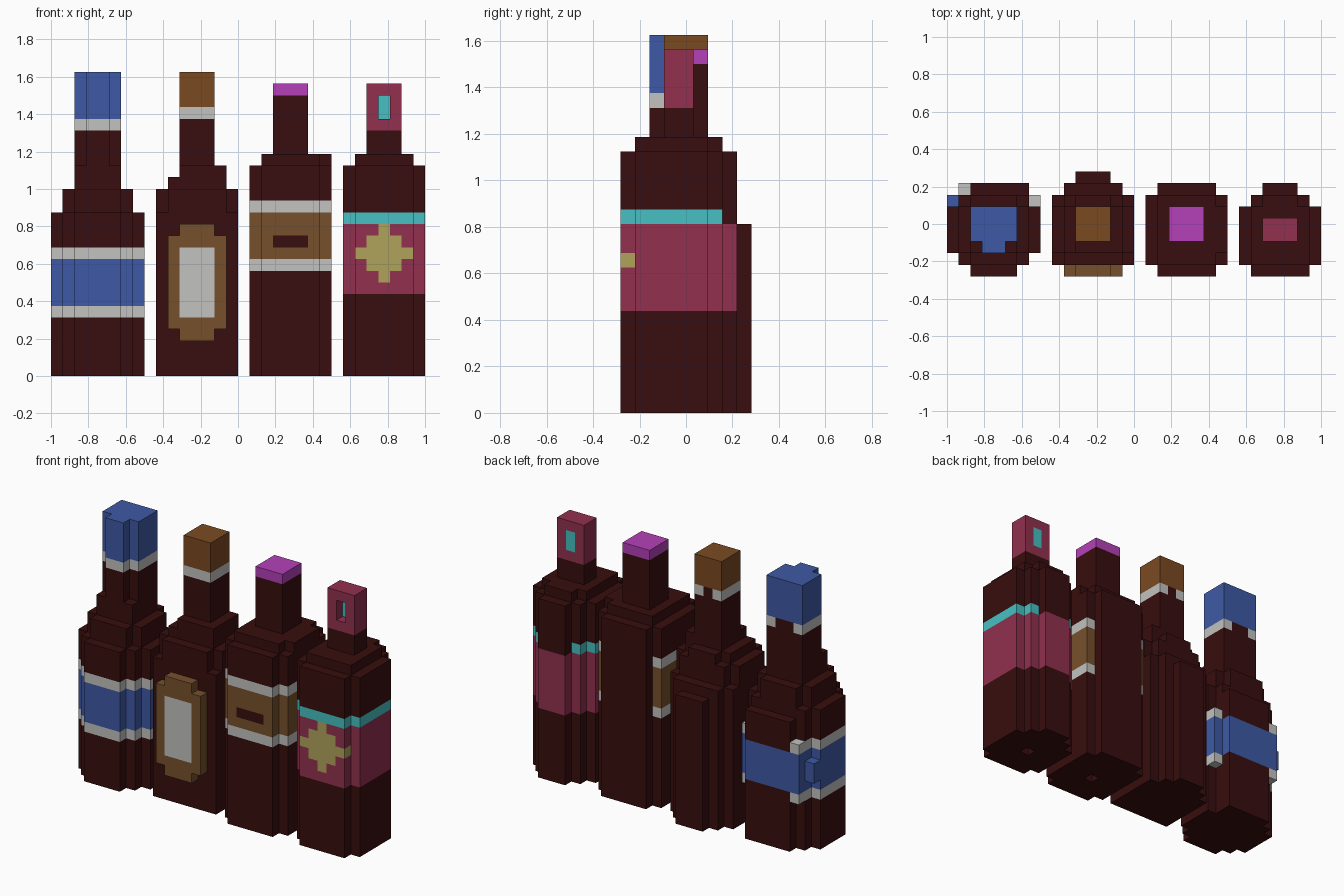
import bpy, bmesh
from mathutils import Vector

if "Cube" in bpy.data.objects:
    bpy.data.objects.remove(bpy.data.objects["Cube"], do_unlink=True)

UNIT = 1 / 16                       # edge of one block
ORIGIN = Vector((-1, -4.5 * UNIT, 0))
COLOURS = {
    "dark_glass": "380D0E", "blue": "3E5AA6", "pale_grey": "C2C2C0",
    "label_brown": "77502C", "cap_brown": "7A4A22", "magenta": "B441B8",
    "crimson": "92304F", "turquoise": "47C0C2", "straw": "B0A35C",
}


def linear(hex_pair):
    c = int(hex_pair, 16) / 255
    return c / 12.92 if c <= 0.04045 else ((c + 0.055) / 1.055) ** 2.4


def make_material(name, code):
    rgba = [linear(code[k:k + 2]) for k in (0, 2, 4)] + [1]
    mat = bpy.data.materials.new(name)
    mat.use_nodes = True
    mat.diffuse_color = rgba
    bsdf = mat.node_tree.nodes["Principled BSDF"]
    bsdf.inputs["Base Color"].default_value = rgba
    bsdf.inputs["Roughness"].default_value = 0.8
    return mat


MATERIALS = {n: make_material(n, c) for n, c in COLOURS.items()}


def blocks(x, y, z):
    return [(i, j, k) for i in range(*x) for j in range(*y) for k in range(*z)]


class Bottle:
    """Block-built bottle; x is counted from the bottle's own side, y from the front."""

    def __init__(self, name, start):
        self.name, self.start, self.cells = name, start, {}

    def fill(self, part, colour, x, y, z):
        for c in blocks(x, y, z):
            self.cells[c] = (part, colour)

    def layers(self, part, z, rows, colour="dark_glass"):
        for y, x in rows:
            self.fill(part, colour, x, y, z)

    def paint(self, colour, x, y, z):
        for c in blocks(x, y, z):
            if c in self.cells:
                self.cells[c] = (self.cells[c][0], colour)

    def carve(self, x, y, z):
        for c in blocks(x, y, z):
            self.cells.pop(c, None)

    def build(self):
        for part in sorted({p for p, _ in self.cells.values()}):
            bm = bmesh.new()
            mats = []
            for cell, (p, colour) in self.cells.items():
                if p != part:
                    continue
                if colour not in mats:
                    mats.append(colour)
                for axis in range(3):
                    for side in (0, 1):
                        near = list(cell)
                        near[axis] += 2 * side - 1
                        if tuple(near) in self.cells:
                            continue
                        u, v = (axis + 1) % 3, (axis + 2) % 3
                        verts = []
                        for a, b in ((0, 0), (1, 0), (1, 1), (0, 1)):
                            q = Vector(cell)
                            q[axis] += side
                            q[u] += a
                            q[v] += b
                            q.x += self.start
                            verts.append(bm.verts.new(q * UNIT + ORIGIN))
                        f = bm.faces.new(verts if side else verts[::-1])
                        f.material_index = mats.index(colour)
            # Join the blocks into larger flat faces
            bmesh.ops.remove_doubles(bm, verts=bm.verts[:], dist=0.001)
            bmesh.ops.dissolve_limit(bm, angle_limit=0.01, verts=bm.verts[:],
                                     edges=bm.edges[:], delimit={"MATERIAL"})
            name = self.name + "_" + part
            mesh = bpy.data.meshes.new(name)
            bm.to_mesh(mesh)
            bm.free()
            for m in mats:
                mesh.materials.append(MATERIALS[m])
            bpy.context.collection.objects.link(bpy.data.objects.new(name, mesh))


ALL = (0, 9)

# Blue bottle: wide body with a banded label
b = Bottle("blue_bottle", 0)
b.layers("body", (0, 14), [((0, 1), (2, 6)), ((1, 7), (1, 7)), ((2, 6), (0, 8))])
b.layers("body", (0, 13), [((7, 8), (2, 7))])
b.layers("body", (14, 16), [((1, 2), (2, 6)), ((2, 6), (1, 7)), ((6, 7), (2, 6))])
b.layers("neck", (16, 18), [((2, 6), (2, 6))])
for part, z, colour in (("neck", (18, 21), "dark_glass"), ("cap", (21, 22), "pale_grey"),
                        ("cap", (22, 26), "blue")):
    b.layers(part, z, [((3, 6), (2, 6)), ((2, 3), (3, 5))], colour)
b.paint("dark_glass", (3, 5), (5, 6), (21, 22))
b.paint("blue", ALL, ALL, (6, 10))
for z in ((5, 6), (10, 11)):
    b.paint("pale_grey", ALL, (0, 7), z)
    b.fill("label_edge", "pale_grey", (1, 2), (7, 8), z)
    b.fill("label_edge", "pale_grey", (7, 8), (6, 7), z)
b.fill("label_edge", "blue", (1, 2), (7, 8), (6, 10))
b.fill("label_edge", "blue", (7, 8), (6, 7), (6, 10))
b.fill("label_edge", "blue", (0, 1), (6, 7), (7, 9))
b.build()

# Brown capped bottle: raised framed label on the front
b = Bottle("brown_bottle", 9)
b.layers("body", (0, 14), [((1, 7), (0, 7)), ((7, 8), (1, 6))])
b.layers("body", (0, 13), [((8, 9), (2, 5))])
b.layers("body", (14, 16), [((1, 2), (1, 6)), ((2, 6), (0, 7)), ((6, 7), (1, 6))])
b.layers("body", (16, 17), [((2, 6), (1, 6)), ((6, 7), (2, 5))])
b.layers("neck", (17, 18), [((2, 6), (2, 6))])
for part, z, colour in (("neck", (18, 22), "dark_glass"), ("cap", (22, 23), "pale_grey"),
                        ("cap", (23, 26), "cap_brown")):
    b.fill(part, colour, (2, 5), (3, 6), z)
b.paint("dark_glass", (3, 4), (5, 6), (22, 23))
b.fill("label", "label_brown", (1, 6), (0, 1), (4, 12))
b.fill("label", "label_brown", (2, 5), (0, 1), (3, 13))
b.paint("pale_grey", (2, 5), (0, 1), (5, 11))
b.build()

# Magenta capped bottle: brown label with pale edges round front and sides
b = Bottle("magenta_bottle", 17)
b.layers("body", (0, 18), [((0, 8), (1, 6)), ((1, 7), (0, 7))])
b.layers("body", (18, 19), [((1, 7), (1, 6)), ((2, 6), (1, 7))])
b.fill("neck", "dark_glass", (2, 5), (3, 6), (19, 24))
b.fill("cap", "magenta", (2, 5), (3, 6), (24, 25))
b.paint("label_brown", ALL, (0, 7), (10, 14))
for z in ((9, 10), (14, 15)):
    b.paint("pale_grey", ALL, (0, 7), z)
b.paint("dark_glass", (2, 5), (0, 1), (11, 12))
b.carve((3, 4), (3, 4), (0, 1))
b.build()

# Crimson bottle: full wrap with a straw star and a windowed cap
b = Bottle("crimson_bottle", 25)
b.layers("body", (0, 18), [((0, 7), (1, 6)), ((1, 6), (0, 7)), ((7, 8), (2, 5))])
b.layers("body", (18, 19), [((1, 6), (1, 6)), ((6, 7), (2, 5))])
b.fill("neck", "dark_glass", (2, 5), (3, 5), (19, 21))
b.fill("cap", "crimson", (2, 5), (3, 5), (21, 25))
b.paint("turquoise", (3, 4), (4, 5), (22, 24))
b.carve((3, 4), (3, 4), (22, 24))
b.paint("crimson", ALL, ALL, (7, 13))
b.paint("turquoise", ALL, (0, 7), (13, 14))
for dz in range(-2, 3):
    w = 2 - abs(dz)
    b.paint("straw", (3 - w, 4 + w), (0, 1), (10 + dz, 11 + dz))
b.carve((3, 4), (3, 4), (0, 1))
b.build()
